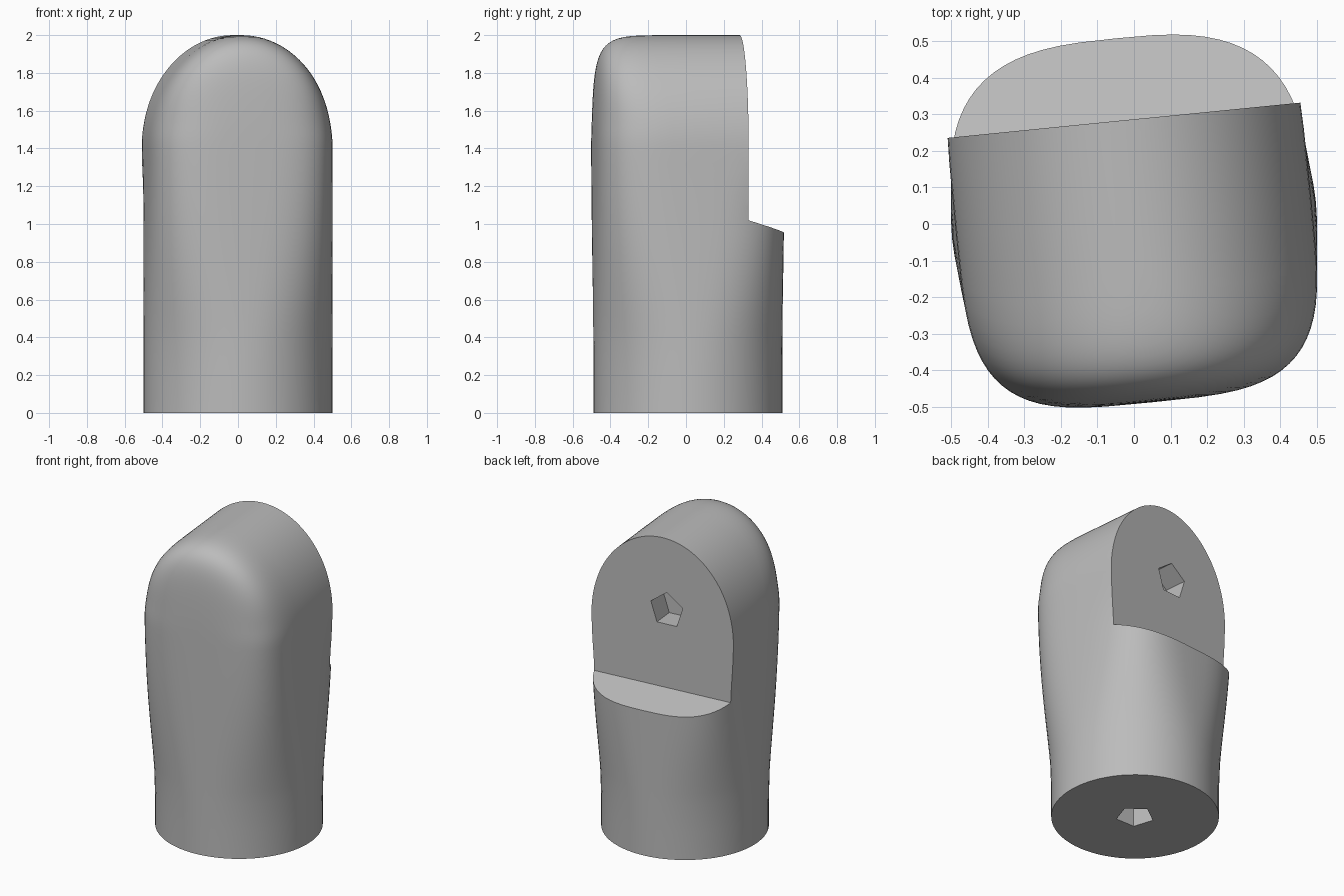
import bpy, bmesh, math
from mathutils import Matrix, Vector

if "Cube" in bpy.data.objects:
    bpy.data.objects.remove(bpy.data.objects["Cube"])

TWIST = Matrix.Translation((0, 0.01, 0)) @ Matrix.Rotation(math.radians(5.7), 4, 'Z')
CUT_Y = 0.275      # back flat, in the twisted frame
LEDGE_Z = 1.02
SEGMENTS = 72


def smooth(a, b, x):
    t = min(max((x - a) / (b - a), 0), 1)
    return t * t * (3 - 2 * t)


def make_object(name, bm):
    bmesh.ops.recalc_face_normals(bm, faces=bm.faces)
    mesh = bpy.data.meshes.new(name)
    bm.to_mesh(mesh)
    bm.free()
    obj = bpy.data.objects.new(name, mesh)
    bpy.context.collection.objects.link(obj)
    return obj


def prism(name, outline, depth):
    """Extrude a closed outline of points along a depth vector."""
    bm = bmesh.new()
    face = bm.faces.new([bm.verts.new(p) for p in outline])
    out = bmesh.ops.extrude_face_region(bm, geom=[face])
    moved = [g for g in out["geom"] if isinstance(g, bmesh.types.BMVert)]
    bmesh.ops.translate(bm, verts=moved, vec=depth)
    obj = make_object(name, bm)
    obj.hide_render = True
    return obj


def ring(z):
    """Cross-section: round at the base, squarer higher up, arched at the top."""
    t = max(z - 1.4, 0) / 0.6
    n = 2 + 1.7 * smooth(0.2, 1.5, z) + 2.3 * smooth(1.5, 2, z)
    half = 0.5 - 0.012 * smooth(0.3, 1.4, z)
    back = 1 - 0.4 * smooth(1.05, 1.5, z)
    v_max = (1 - t ** n) ** (1 / n)
    points = []
    for i in range(SEGMENTS):
        a = math.tau * i / SEGMENTS
        s, c = math.sin(a), math.cos(a)
        v = v_max * abs(s) ** (2 / n)
        g = max(1 - v ** n, 0) ** (1 / n)
        u = math.sqrt(max(g * g - t * t, 0))
        y = math.copysign(v, s) * 0.5 / (back if s > 0 else 1)
        points.append(TWIST @ Vector((math.copysign(u, c) * half, y, z)))
    return points


# Body loft
heights = [0, 0.18] + [0.36 + 0.08 * i for i in range(13)]
heights += [1.4 + 0.6 * math.sin(math.radians(89.2 * i / 26)) for i in range(27)]
bm = bmesh.new()
rings = [[bm.verts.new(p) for p in ring(z)] for z in heights]
for low, high in zip(rings, rings[1:]):
    for i in range(SEGMENTS):
        j = (i + 1) % SEGMENTS
        bm.faces.new((low[i], low[j], high[j], high[i]))
bm.faces.new(rings[0][::-1])
bm.faces.new(rings[-1])
bmesh.ops.remove_doubles(bm, verts=bm.verts, dist=1e-5)
body = make_object("finger_tip_body", bm)

# Cutters: back step with sloping ledge, and two five-sided sockets
step = [(CUT_Y, LEDGE_Z), (1, LEDGE_Z - 0.3 * (1 - CUT_Y)), (1, 3), (CUT_Y, 3)]
cutters = [prism("step_cutter", [TWIST @ Vector((-1, y, z)) for y, z in step],
                 TWIST.to_3x3() @ Vector((2, 0, 0)))]
angles = [math.pi / 2 + math.tau * i / 5 for i in range(5)]
socket = [(0.115 * math.cos(a), 0.115 * math.sin(a)) for a in angles]
cutters.append(prism("back_socket_cutter",
                     [TWIST @ Vector((x - 0.03, CUT_Y - 0.15, 1.53 + z)) for x, z in socket],
                     TWIST.to_3x3() @ Vector((0, 0.3, 0))))
cutters.append(prism("base_socket_cutter",
                     [(x, 0.01 + y, -0.15) for x, y in socket], (0, 0, 0.3)))

bpy.context.view_layer.objects.active = body
for cutter in cutters:
    mod = body.modifiers.new(cutter.name, 'BOOLEAN')
    mod.operation, mod.solver, mod.object = 'DIFFERENCE', 'EXACT', cutter
    bpy.ops.object.modifier_apply(modifier=mod.name)
    bpy.data.objects.remove(cutter)

# Colour and shading
grey = bpy.data.materials.new("plain_grey")
grey.use_nodes = True
colour = (0.5, 0.5, 0.5, 1)
grey.diffuse_color = colour
grey.node_tree.nodes["Principled BSDF"].inputs["Base Color"].default_value = colour
body.data.materials.clear()
body.data.materials.append(grey)
for p in body.data.polygons:
    p.material_index = 0
bpy.ops.object.select_all(action='DESELECT')
body.select_set(True)
bpy.ops.object.shade_smooth_by_angle(angle=math.radians(35))
